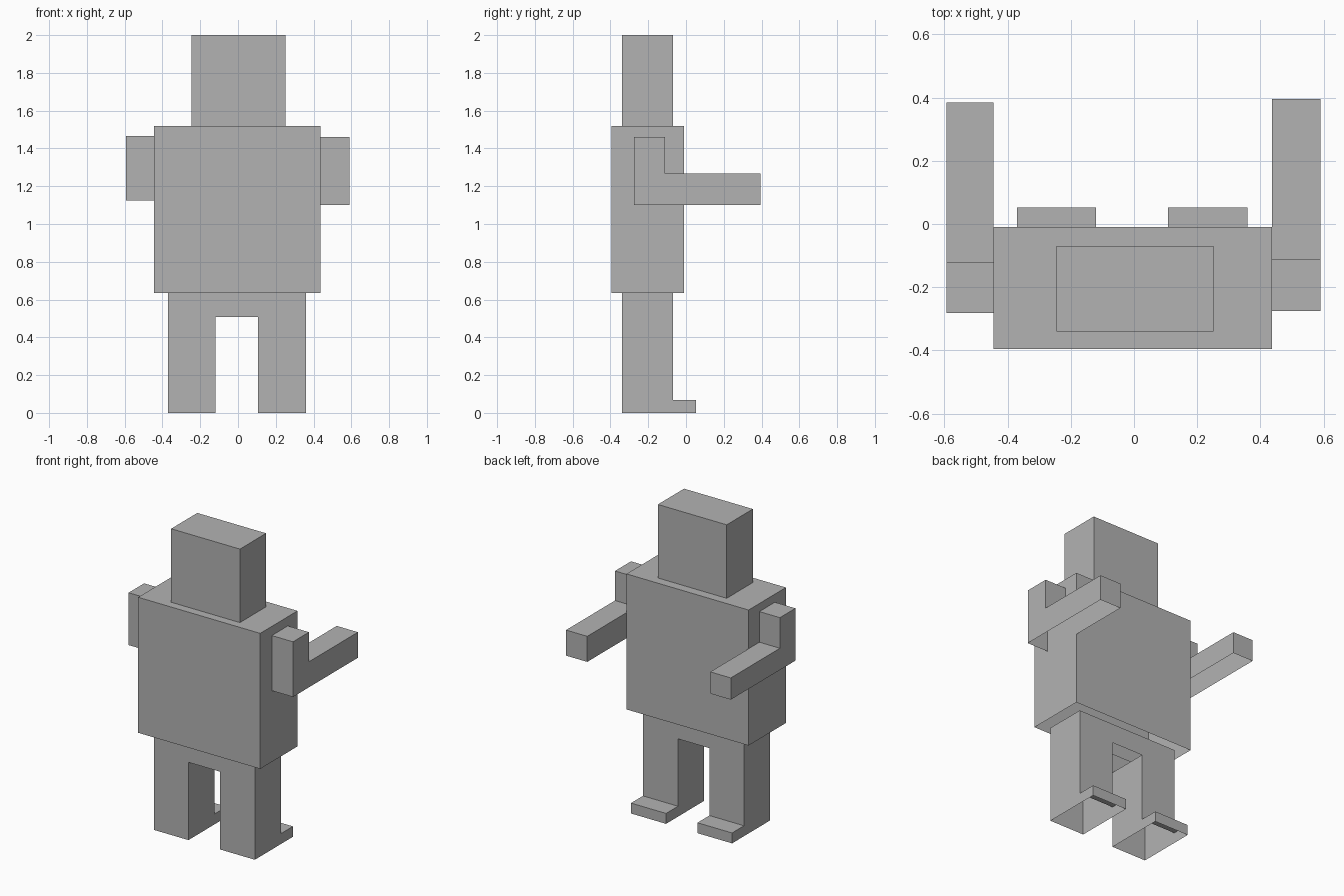
import bpy, bmesh
from mathutils import Vector

cube = bpy.data.objects.get("Cube")
if cube:
    bpy.data.objects.remove(cube)

grey = bpy.data.materials.new("plain grey")
grey.use_nodes = True
colour = (0.45, 0.45, 0.45, 1)
grey.diffuse_color = colour
grey.node_tree.nodes["Principled BSDF"].inputs["Base Color"].default_value = colour

DOWN, UP = Vector((0, 0, -1)), Vector((0, 0, 1))
FRONT, BACK = Vector((0, -1, 0)), Vector((0, 1, 0))


def shell(name, outline, axis, start, end, open_sides=(), slot=None):
    """Extrude an outline along x or y, then remove the open sides.
    slot removes the back faces below that height."""
    bm = bmesh.new()
    if axis == "x":
        points = [(start, a, b) for a, b in outline]
        step = Vector((end - start, 0, 0))
    else:
        points = [(a, start, b) for a, b in outline]
        step = Vector((0, end - start, 0))
    face = bm.faces.new([bm.verts.new(p) for p in points])
    grown = bmesh.ops.extrude_face_region(bm, geom=[face], use_keep_orig=True)["geom"]
    verts = [v for v in grown if isinstance(v, bmesh.types.BMVert)]
    bmesh.ops.translate(bm, verts=verts, vec=step)
    if slot:
        bmesh.ops.bisect_plane(bm, geom=bm.verts[:] + bm.edges[:] + bm.faces[:],
                               plane_co=(0, 0, slot), plane_no=UP)
    bmesh.ops.recalc_face_normals(bm, faces=bm.faces[:])
    bm.normal_update()

    def is_open(f):
        if any(f.normal.dot(d) > 0.9 for d in open_sides):
            return True
        return bool(slot) and f.normal.dot(BACK) > 0.9 and f.calc_center_median().z < slot

    bmesh.ops.delete(bm, geom=[f for f in bm.faces if is_open(f)], context="FACES")
    mesh = bpy.data.meshes.new(name)
    bm.to_mesh(mesh)
    bm.free()
    mesh.materials.append(grey)
    obj = bpy.data.objects.new(name, mesh)
    bpy.context.collection.objects.link(obj)


def box(name, x, y, z, open_sides):
    outline = [(y[0], z[0]), (y[1], z[0]), (y[1], z[1]), (y[0], z[1])]
    shell(name, outline, "x", x[0], x[1], open_sides)


# Head and torso, open underneath
box("head", (-0.245, 0.252), (-0.34, -0.07), (1.52, 2.0), [DOWN])
box("torso", (-0.445, 0.437), (-0.395, -0.01), (0.635, 1.52), [DOWN])


# Bent arms, open underneath
def arm(name, x, shoulder, elbow, hand, bottom, top):
    forearm_top = 1.267
    outline = [(shoulder, bottom), (hand, bottom), (hand, forearm_top),
               (elbow, forearm_top), (elbow, top), (shoulder, top)]
    shell(name, outline, "x", x[0], x[1], [DOWN])


arm("left_arm", (0.437, 0.59), -0.275, -0.11, 0.395, 1.10, 1.46)
arm("right_arm", (-0.593, -0.445), -0.282, -0.122, 0.385, 1.125, 1.467)

# Hips and legs as one hollow arch, open at hips, crotch and soles
left, right = (0.107, 0.36), (-0.37, -0.12)
hip, crotch, toe_height = 0.635, 0.508, 0.068
legs = [(right[0], 0), (right[1], 0), (right[1], crotch), (left[0], crotch),
        (left[0], 0), (left[1], 0), (left[1], hip), (right[0], hip)]
shell("legs", legs, "y", -0.34, -0.07, [UP, DOWN], toe_height)

# Feet, hollow and joined to the legs
for side, x in (("left", left), ("right", right)):
    box(side + "_foot", x, (-0.07, 0.053), (0, toe_height), [DOWN, FRONT])
